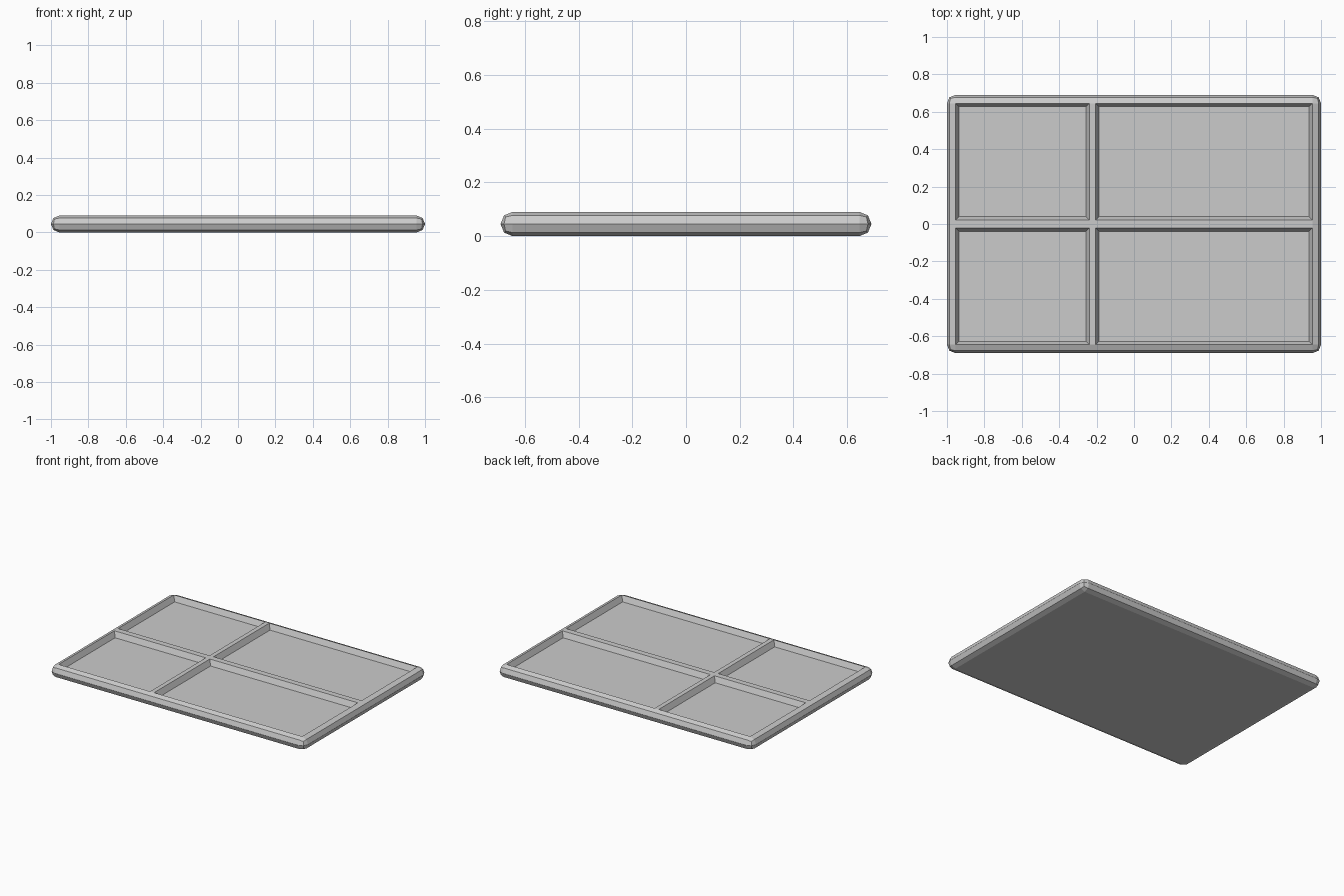
import bpy, bmesh

if "Cube" in bpy.data.objects:
    bpy.data.objects.remove(bpy.data.objects["Cube"])

W, D, H = 2.0, 1.38, 0.09      # overall size
R = 0.0445                     # rounded rim radius
FLOOR, SLOPE = 0.052, 0.018    # pocket floor height, wall slant


def add_object(name, bm):
    bmesh.ops.recalc_face_normals(bm, faces=bm.faces[:])
    mesh = bpy.data.meshes.new(name)
    bm.to_mesh(mesh)
    bm.free()
    obj = bpy.data.objects.new(name, mesh)
    bpy.context.collection.objects.link(obj)
    return obj


# Tray slab with faceted, two-step rounded edges
bm = bmesh.new()
bmesh.ops.create_cube(bm, size=1)
for v in bm.verts:
    v.co = (v.co.x * W, v.co.y * D, (v.co.z + 0.5) * H)
bmesh.ops.bevel(bm, geom=bm.edges[:], offset=R, segments=2,
                profile=0.5, affect='EDGES')
tray = add_object("divided_tray", bm)

# Four tapered pockets, leaving a cross of dividers
bm = bmesh.new()
grow = 1 + 0.02 / (H - FLOOR)  # continue the slant above the rim
for x0, x1 in ((-0.954, -0.238), (-0.206, 0.954)):
    for y0, y1 in ((-0.645, -0.021), (0.021, 0.645)):
        rings = []
        for inset, z in ((SLOPE, FLOOR), (SLOPE * (1 - grow), H + 0.02)):
            a, b, c, d = x0 + inset, x1 - inset, y0 + inset, y1 - inset
            rings.append([bm.verts.new(p) for p in
                          ((a, c, z), (b, c, z), (b, d, z), (a, d, z))])
        low, top = rings
        bm.faces.new(low[::-1])
        bm.faces.new(top)
        for i in range(4):
            j = (i + 1) % 4
            bm.faces.new((low[i], low[j], top[j], top[i]))

# Above the rim neighbouring cutters may touch, so cut each one separately
cutters = add_object("pocket_cutters", bm)
cutters.hide_render = True
cutters.hide_set(True)

cut = tray.modifiers.new("pockets", 'BOOLEAN')
cut.operation = 'DIFFERENCE'
cut.solver = 'EXACT'
cut.use_self = True
cut.object = cutters
